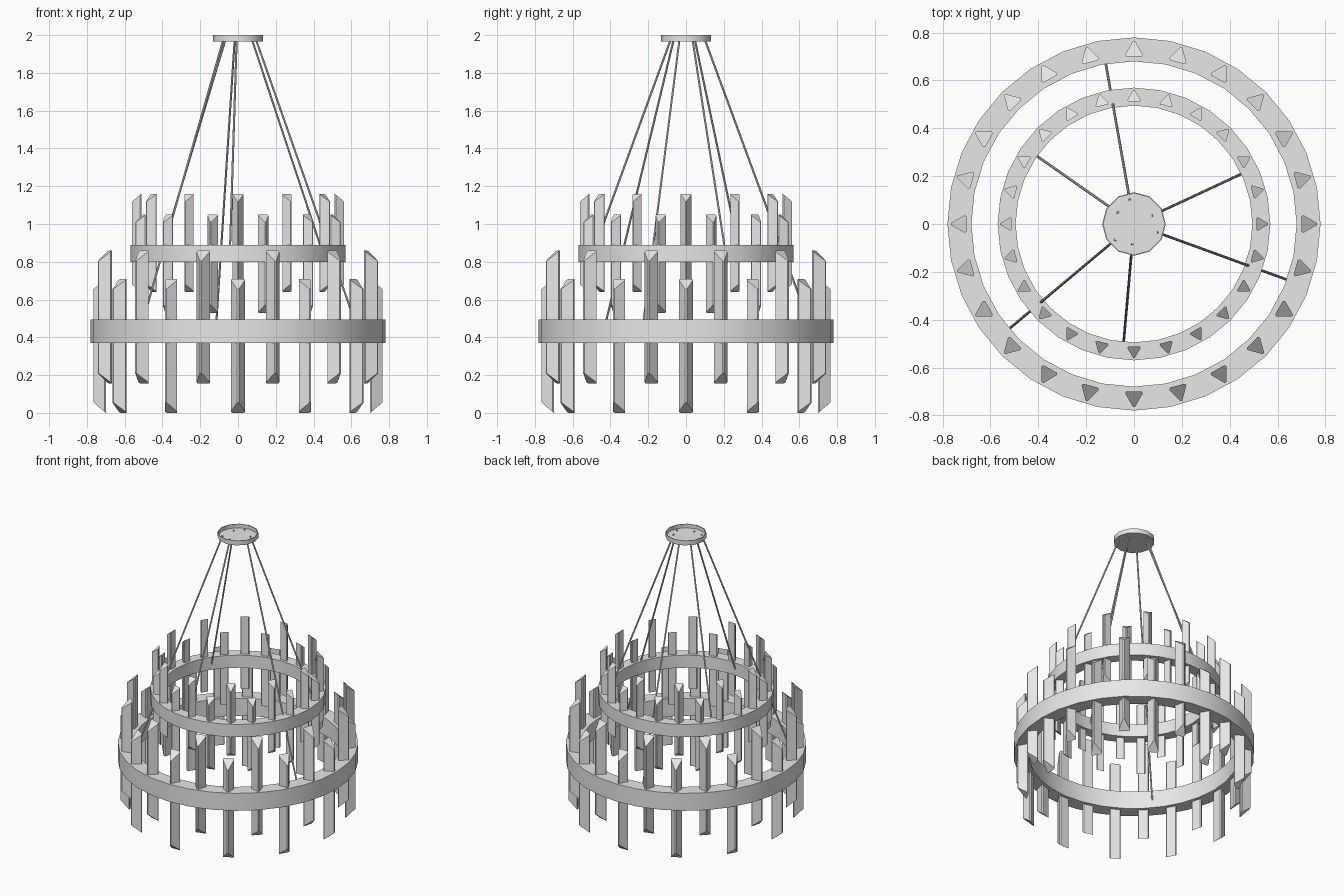
import bpy, bmesh, math
from mathutils import Vector

cube = bpy.data.objects.get("Cube")
if cube:
    bpy.data.objects.remove(cube, do_unlink=True)

grey = bpy.data.materials.new("light_grey_metal")
grey.use_nodes = True
COLOUR = (0.8, 0.8, 0.8, 1)
grey.diffuse_color = COLOUR
grey.node_tree.nodes["Principled BSDF"].inputs["Base Color"].default_value = COLOUR


def polar(radius, angle, z):
    return Vector((radius * math.cos(angle), radius * math.sin(angle), z))


def finish(bm, name, smooth=False):
    bmesh.ops.remove_doubles(bm, verts=bm.verts, dist=1e-5)
    bmesh.ops.recalc_face_normals(bm, faces=bm.faces)
    mesh = bpy.data.meshes.new(name)
    bm.to_mesh(mesh)
    bm.free()
    mesh.materials.append(grey)
    obj = bpy.data.objects.new(name, mesh)
    bpy.context.collection.objects.link(obj)
    if smooth:
        bpy.ops.object.select_all(action="DESELECT")
        obj.select_set(True)
        bpy.context.view_layer.objects.active = obj
        bpy.ops.object.shade_smooth_by_angle(angle=math.radians(35))
    return obj


def lathe(name, profile, sides, closed=True):
    """Revolve a list of (radius, z) points about the vertical axis."""
    bm = bmesh.new()
    verts = [bm.verts.new(polar(r, 0, z)) for r, z in profile]
    pairs = list(zip(verts, verts[1:]))
    if closed:
        pairs.append((verts[-1], verts[0]))
    edges = [bm.edges.new(p) for p in pairs]
    bmesh.ops.spin(bm, geom=verts + edges, axis=(0, 0, 1), cent=(0, 0, 0),
                   angle=math.tau, steps=sides)
    return finish(bm, name, smooth=True)


def band(name, inner, outer, bottom, top):
    lathe(name, [(inner, bottom), (outer, bottom), (outer, top), (inner, top)], 32)


def prisms(name, radius, depth, half, spans, drop, count=24):
    """Triangular bars pointing outward, alternating in height, ends cut aslant."""
    section = [(0, -half * 0.85), (depth * 0.12, -half), (depth, -half * 0.12),
               (depth, half * 0.12), (depth * 0.12, half), (0, half * 0.85)]
    bm = bmesh.new()
    for i in range(count):
        angle = math.tau * i / count
        out, side = polar(1, angle, 0), polar(1, angle + math.pi / 2, 0)
        bottom, top = spans[i % 2]
        rings = []
        for z, slope in ((bottom, drop), (top, -drop)):
            rings.append([bm.verts.new(out * (radius + d) + side * s
                                       + Vector((0, 0, z + slope * d / depth)))
                          for d, s in section])
        low, high = rings
        bm.faces.new(low[::-1])
        bm.faces.new(high)
        n = len(section)
        for k in range(n):
            j = (k + 1) % n
            bm.faces.new((low[k], low[j], high[j], high[k]))
    finish(bm, name)


def cables(name, first_angle, top, bottom, thickness=0.0055):
    """Three straight cables, each from (radius, z) top to (radius, z) bottom."""
    for i in range(3):
        angle = math.radians(first_angle + 120 * i)
        start, end = polar(top[0], angle, top[1]), polar(bottom[0], angle, bottom[1])
        bm = bmesh.new()
        bmesh.ops.create_cone(bm, cap_ends=True, segments=8, radius1=thickness,
                              radius2=thickness, depth=(end - start).length)
        turn = (start - end).to_track_quat("Z", "Y").to_matrix().to_4x4()
        bmesh.ops.transform(bm, matrix=turn, verts=bm.verts)
        bmesh.ops.translate(bm, vec=(start + end) / 2, verts=bm.verts)
        finish(bm, f"{name}_{i + 1}", smooth=True)


# Lower, wide tier
band("lower_ring", 0.68, 0.78, 0.37, 0.495)
prisms("lower_prisms", 0.70, 0.065, 0.037, [(0, 0.71), (0.155, 0.86)], 0.055)

# Upper, narrow tier
band("upper_ring", 0.495, 0.57, 0.80, 0.89)
prisms("upper_prisms", 0.512, 0.048, 0.028, [(0.64, 1.16), (0.53, 1.05)], 0.04)

# Ceiling plate, a shallow cup open at the top
lathe("ceiling_plate", [(0, 1.967), (0.133, 1.967), (0.133, 2), (0.128, 2),
                        (0.128, 1.973), (0, 1.973)], 12, closed=False)

# Suspension cables
cables("upper_cable", 25, (0.08, 1.98), (0.505, 0.82))
cables("lower_cable", 100, (0.10, 1.98), (0.69, 0.40))
